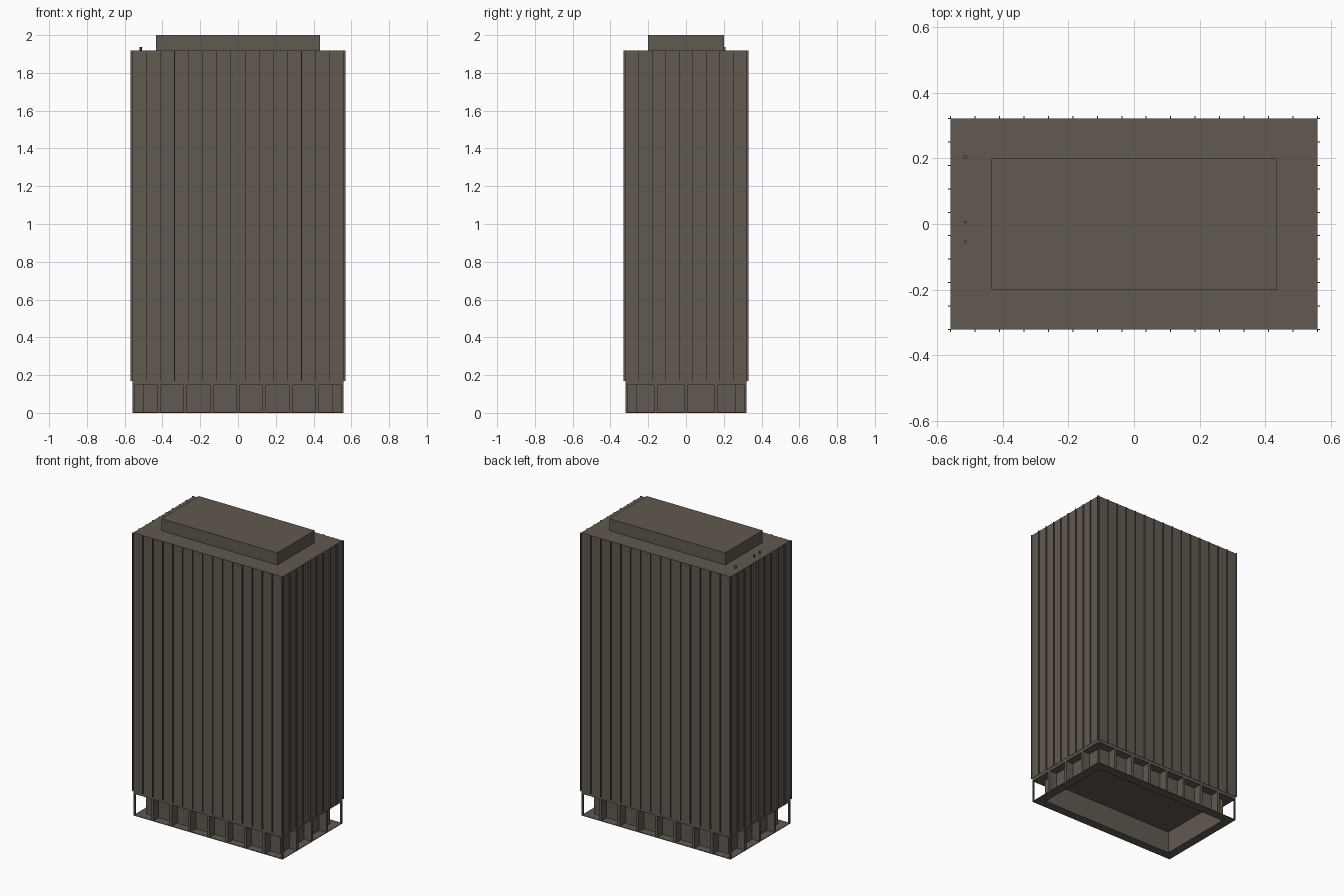
import bpy
import bmesh
from mathutils import Matrix, Vector

if "Cube" in bpy.data.objects:
    bpy.data.objects.remove(bpy.data.objects["Cube"], do_unlink=True)

COLOR = (0.12, 0.10, 0.08, 1.0)
stone = bpy.data.materials.new("warm_grey_stone")
stone.use_nodes = True
stone.diffuse_color = COLOR
stone.node_tree.nodes["Principled BSDF"].inputs["Base Color"].default_value = COLOR


def add_box(bm, low, high):
    low, high = Vector(low), Vector(high)
    size = high - low
    matrix = Matrix.Translation((low + high) / 2) @ Matrix.Diagonal((*size, 1))
    bmesh.ops.create_cube(bm, size=1, matrix=matrix)


def finish(name, bm):
    mesh = bpy.data.meshes.new(name)
    bm.to_mesh(mesh)
    bm.free()
    mesh.materials.append(stone)
    obj = bpy.data.objects.new(name, mesh)
    bpy.context.collection.objects.link(obj)
    return obj


def block(name, hx, hy, z0, z1):
    bm = bmesh.new()
    add_box(bm, (-hx, -hy, z0), (hx, hy, z1))
    return finish(name, bm)


def ring(name, hx, hy, width, z0, z1):
    """Rectangular frame, open in the middle."""
    bm = bmesh.new()
    for s in (-1, 1):
        ys = sorted((s * hy, s * (hy - width)))
        xs = sorted((s * hx, s * (hx - width)))
        add_box(bm, (-hx, ys[0], z0), (hx, ys[1], z1))
        add_box(bm, (xs[0], width - hy, z0), (xs[1], hy - width, z1))
    return finish(name, bm)


def uprights(name, hx, hy, bays_x, bays_y, half, depth, z0, z1, corners):
    """Evenly spaced uprights on all four sides, running outward by depth."""
    bm = bmesh.new()
    skip = 0 if corners else 1
    for s in (-1, 1):
        ys = sorted((s * hy, s * (hy + depth)))
        xs = sorted((s * hx, s * (hx + depth)))
        for i in range(skip, bays_x + 1 - skip):
            x = -hx + 2 * hx * i / bays_x
            add_box(bm, (x - half, ys[0], z0), (x + half, ys[1], z1))
        for i in range(skip, bays_y + 1 - skip):
            y = -hy + 2 * hy * i / bays_y
            add_box(bm, (xs[0], y - half, z0), (xs[1], y + half, z1))
    return finish(name, bm)


BASE_X, BASE_Y = 0.558, 0.32
BODY_X, BODY_Y = 0.56, 0.322
SETBACK, LINTEL, BODY_Z, ROOF_Z = 0.055, 0.148, 0.168, 1.918

# Ground floor: paving ring, recessed lobby walls, lintel
ring("arcade_floor", BASE_X, BASE_Y, SETBACK, 0, 0.004)
ring("lobby_walls", BASE_X - SETBACK, BASE_Y - SETBACK, 0.004, 0, LINTEL)
block("arcade_lintel", BASE_X, BASE_Y, LINTEL, BODY_Z)

# Deep columns between bays, slim posts at the corners
uprights("arcade_columns", BASE_X, BASE_Y, 8, 4, 0.009, -SETBACK, 0.004, LINTEL, False)
bm = bmesh.new()
for sx in (-1, 1):
    for sy in (-1, 1):
        xs = sorted((sx * BASE_X, sx * (BASE_X - 0.01)))
        ys = sorted((sy * BASE_Y, sy * (BASE_Y - 0.01)))
        add_box(bm, (xs[0], ys[0], 0.004), (xs[1], ys[1], LINTEL))
finish("corner_posts", bm)

# Tower shaft with thin vertical fins
block("tower_body", BODY_X, BODY_Y, BODY_Z, ROOF_Z)
uprights("facade_fins", BODY_X, BODY_Y, 15, 9, 0.0015, 0.008, BODY_Z, ROOF_Z, True)

# Rooftop plant room and vent pipes
block("roof_plant_room", 0.435, 0.2, ROOF_Z, 2.0)
bm = bmesh.new()
for y, radius in ((0.204, 0.006), (0.006, 0.004), (-0.054, 0.004)):
    bmesh.ops.create_cone(bm, cap_ends=True, segments=12, radius1=radius, radius2=radius,
                          depth=0.02, matrix=Matrix.Translation((-0.515, y, ROOF_Z + 0.01)))
finish("roof_vents", bm)
